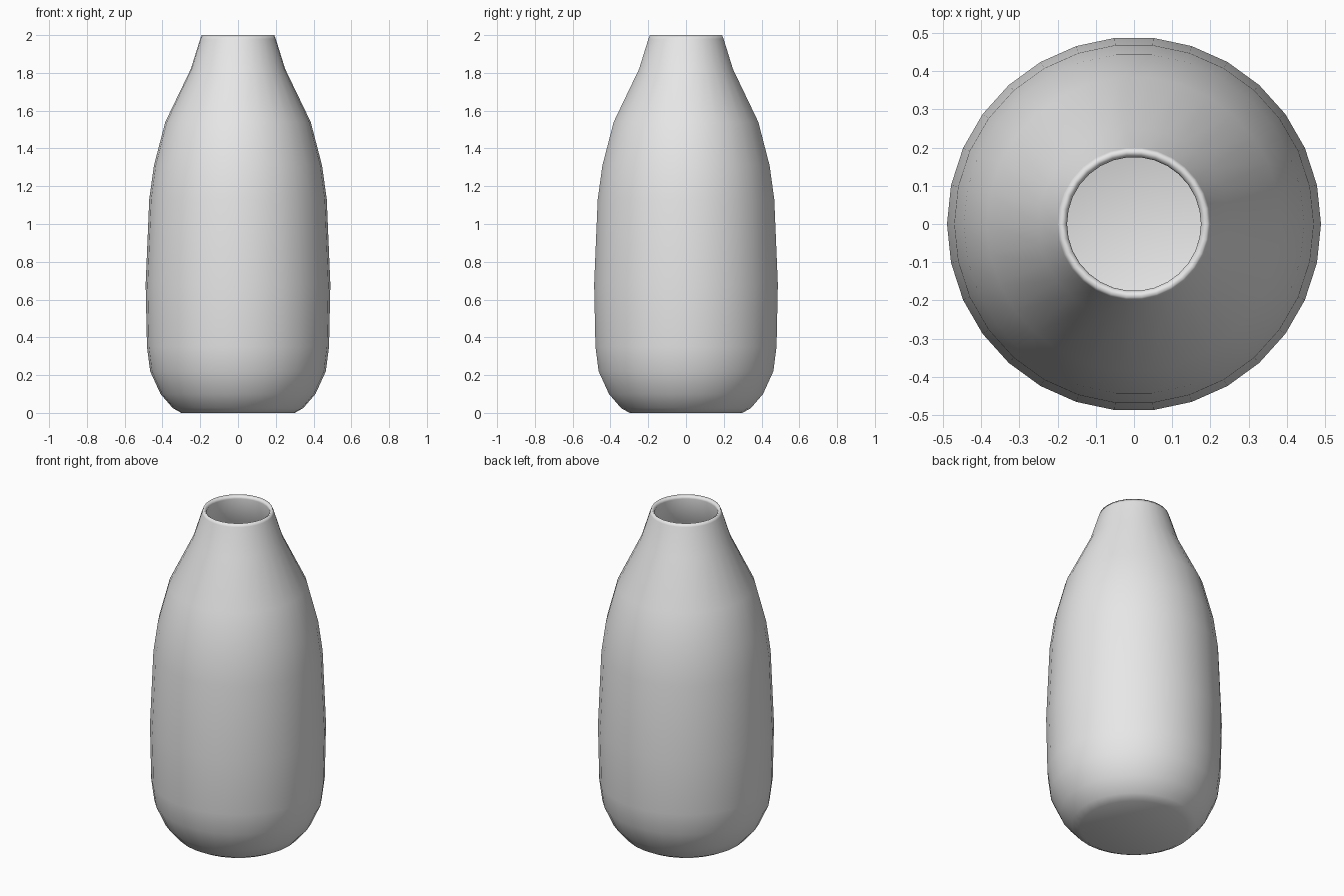
import bpy, bmesh, math
from mathutils import Matrix, Vector

cube = bpy.data.objects.get("Cube")
if cube:
    bpy.data.objects.remove(cube)

# Single plain grey for the whole vessel
grey = bpy.data.materials.new("plain_grey")
grey.use_nodes = True
colour = (0.8, 0.8, 0.8, 1)
grey.diffuse_color = colour
grey.node_tree.nodes["Principled BSDF"].inputs["Base Color"].default_value = colour

# Outer wall (radius, height) from foot to rim
outer = [(0.30, 0), (0.345, 0.025), (0.41, 0.1), (0.465, 0.22), (0.482, 0.35),
         (0.489, 0.68), (0.47, 1.13), (0.445, 1.31), (0.385, 1.54),
         (0.25, 1.82), (0.2, 1.98), (0.192, 2)]
# Inner wall follows the outer one at a constant wall thickness
WALL, FLOOR = 0.025, 0.03
inner = [(0.178, 1.99)] + [(r - WALL, max(z, FLOOR)) for r, z in reversed(outer[2:-1])]
profile = [(0, 0)] + outer + inner + [(0.3, FLOOR), (0, FLOOR)]

# Spin the profile into a closed vessel
bm = bmesh.new()
verts = [bm.verts.new((r, 0, z)) for r, z in profile]
edges = [bm.edges.new(pair) for pair in zip(verts, verts[1:])]
bmesh.ops.spin(bm, geom=verts + edges, cent=(0, 0, 0), axis=(0, 0, 1),
               angle=math.tau, steps=30, use_merge=True)
bmesh.ops.remove_doubles(bm, verts=bm.verts, dist=0.0005)
bmesh.ops.recalc_face_normals(bm, faces=bm.faces)
for face in bm.faces:
    face.smooth = True

mesh = bpy.data.meshes.new("vase_body")
bm.to_mesh(mesh)
bm.free()
mesh.materials.append(grey)
vase = bpy.data.objects.new("vase_body", mesh)
bpy.context.collection.objects.link(vase)
